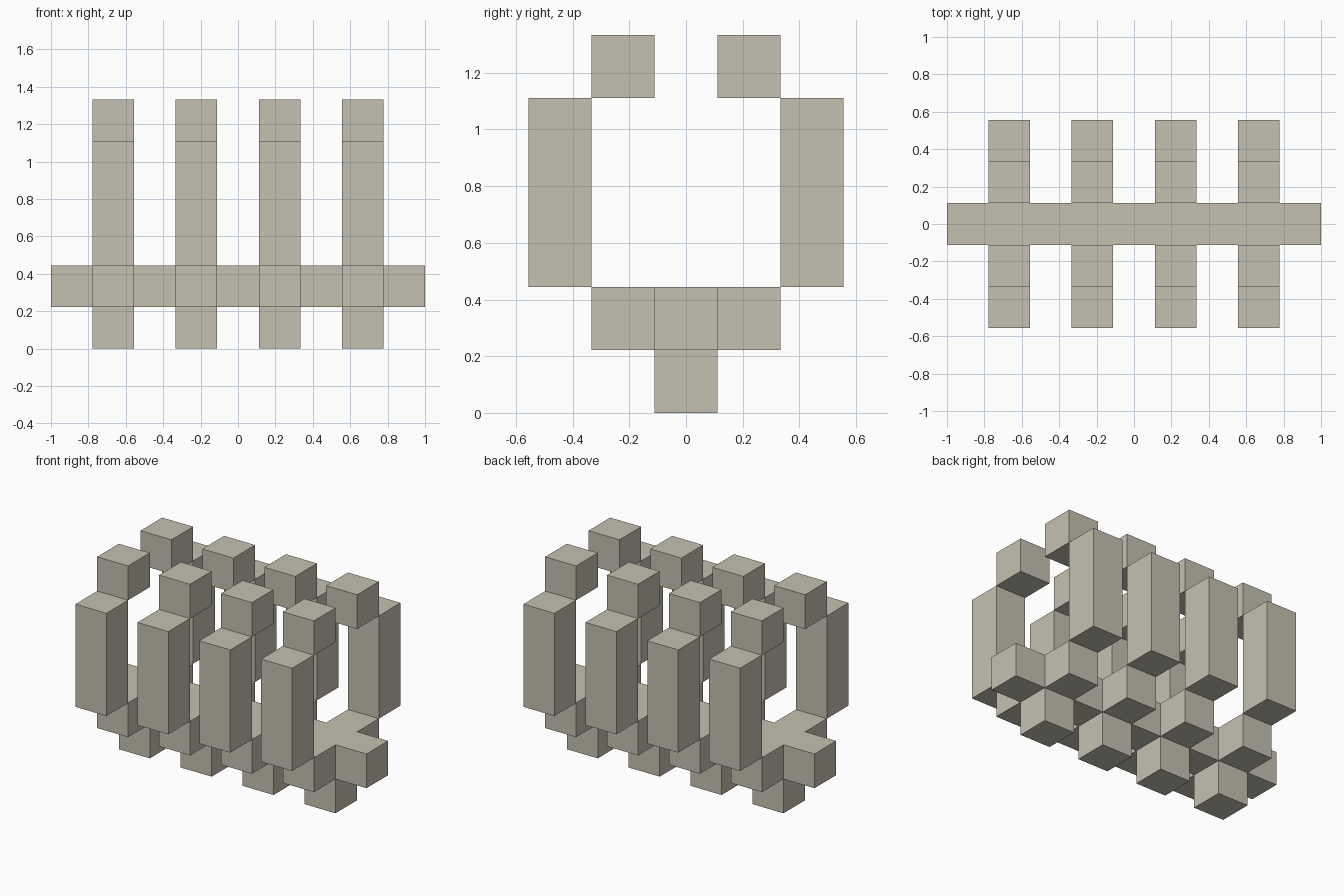
import bpy
import bmesh
from mathutils import Vector

cube = bpy.data.objects.get("Cube")
if cube:
    bpy.data.objects.remove(cube, do_unlink=True)

U = 2 / 9                      # edge of one block
RIB_X = (-3, -1, 1, 3)         # rib positions along the spine, in blocks

bone = bpy.data.materials.new("bone")
bone.use_nodes = True
colour = (0.56, 0.53, 0.44, 1)
bone.diffuse_color = colour
bone.node_tree.nodes["Principled BSDF"].inputs["Base Color"].default_value = colour


def finish(bm, name):
    """Turn a bmesh into a flat-shaded bone object."""
    bmesh.ops.recalc_face_normals(bm, faces=bm.faces)
    mesh = bpy.data.meshes.new(name)
    bm.to_mesh(mesh)
    bm.free()
    mesh.materials.append(bone)
    obj = bpy.data.objects.new(name, mesh)
    bpy.context.collection.objects.link(obj)


def block(name, centre, height=1):
    """One square block, measured in block units."""
    bm = bmesh.new()
    bmesh.ops.create_cube(bm, size=U)
    for v in bm.verts:
        v.co.z *= height
        v.co += Vector(centre) * U
    finish(bm, name)


def fused_blocks(name, cells):
    """Join unit blocks into one skin without inner walls."""
    bm = bmesh.new()
    for cell in cells:
        made = bmesh.ops.create_cube(bm, size=U)
        bmesh.ops.translate(bm, verts=made["verts"], vec=Vector(cell) * U)
    # Drop both faces wherever two blocks meet
    by_centre = {}
    for f in bm.faces:
        key = tuple(round(c, 3) for c in f.calc_center_median())
        by_centre.setdefault(key, []).append(f)
    inner = [f for pair in by_centre.values() if len(pair) > 1 for f in pair]
    bmesh.ops.delete(bm, geom=inner, context="FACES")
    bmesh.ops.remove_doubles(bm, verts=bm.verts, dist=0.001)
    bmesh.ops.recalc_face_normals(bm, faces=bm.faces)
    bmesh.ops.dissolve_limit(bm, angle_limit=0.01, verts=bm.verts, edges=bm.edges)
    finish(bm, name)


# Spine with the rib roots at its sides and the spurs below
spine = [(x, 0, 1.5) for x in range(-4, 5)]
rib_roots = [(x, side, 1.5) for x in RIB_X for side in (-1, 1)]
spurs = [(x, 0, 0.5) for x in RIB_X]
fused_blocks("spine", spine + rib_roots + spurs)

# Upright ribs and their inward tips, mirrored front to back
for number, x in enumerate(RIB_X, 1):
    for side, label in ((-1, "front"), (1, "back")):
        block(f"{label}_rib_{number}", (x, side * 2, 3.5), height=3)
        block(f"{label}_rib_tip_{number}", (x, side, 5.5))
